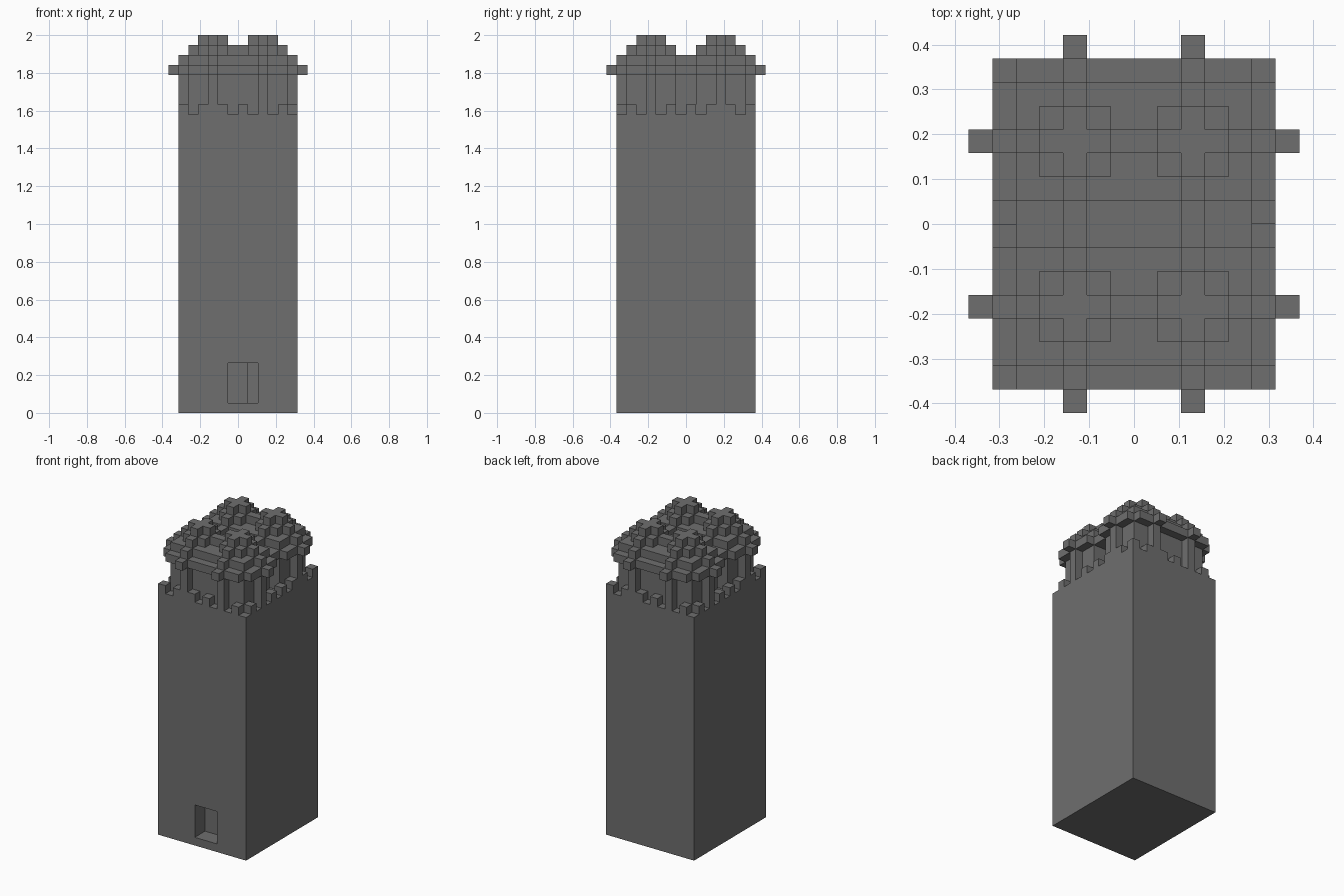
import bpy, bmesh
from mathutils import Vector

old = bpy.data.objects.get("Cube")
if old:
    bpy.data.objects.remove(old, do_unlink=True)

UNIT = 2 / 38          # edge of one block
HX, HY = 6, 7          # half width and half depth in blocks
FLOOR, EAVES = 30, 34  # floor behind the battlements, underside of the roofs

stone = bpy.data.materials.new("grey_stone")
stone.use_nodes = True
GREY = (0.157, 0.157, 0.157, 1)
stone.diffuse_color = GREY
stone.node_tree.nodes["Principled BSDF"].inputs["Base Color"].default_value = GREY


def box(xs, ys, zs):
    return {(x, y, z) for x in range(*xs) for y in range(*ys) for z in range(*zs)}


def disc(cx, cy, z, r):
    span = range(-r, r + 1)
    return {(cx + i, cy + j, z) for i in span for j in span if i * i + j * j <= r * r}


def build(name, cells):
    """Make one object from the outer faces of a set of unit blocks."""
    bm = bmesh.new()
    verts = {}

    def vert(p):
        key = tuple(round(c) for c in p)
        if key not in verts:
            verts[key] = bm.verts.new(Vector(key) * UNIT)
        return verts[key]

    for cell in sorted(cells):
        for axis in range(3):
            for side in (0, 1):
                n = [0, 0, 0]
                n[axis] = 2 * side - 1
                if tuple(a + b for a, b in zip(cell, n)) in cells:
                    continue
                u, v = Vector((0, 0, 0)), Vector((0, 0, 0))
                u[(axis + 1) % 3] = v[(axis + 2) % 3] = 1
                if not side:
                    u, v = v, u
                p = Vector(cell)
                p[axis] += side
                bm.faces.new([vert(q) for q in (p, p + u, p + u + v, p + v)])
    # merge flat areas
    bmesh.ops.dissolve_limit(bm, angle_limit=0.01, verts=bm.verts[:], edges=bm.edges[:])
    mesh = bpy.data.meshes.new(name)
    bm.to_mesh(mesh)
    bm.free()
    mesh.materials.append(stone)
    obj = bpy.data.objects.new(name, mesh)
    bpy.context.collection.objects.link(obj)


# Tower with a doorway and a deeper passage on one side of it
tower = box((-HX, HX), (-HY, HY), (0, FLOOR))
tower -= box((-1, 2), (-HY, 2 - HY), (1, 5))
tower -= box((1, 2), (-HY, 5 - HY), (1, 5))
build("tower_body", tower)

# Battlements: every second block around the rim
rim = box((-HX, HX), (-HY, HY), (FLOOR, FLOOR + 1))
rim -= box((1 - HX, HX - 1), (1 - HY, HY - 1), (FLOOR, FLOOR + 1))
build("battlements", {c for c in rim if (c[0] + c[1]) % 2})

# Four round turrets with stepped conical roofs
turrets, roofs = set(), set()
for cx in (-3, 2):
    for cy in (-4, 3):
        for z in range(FLOOR, EAVES):
            turrets |= disc(cx, cy, z, 3)
        for step in range(4):
            roofs |= disc(cx, cy, EAVES + step, 4 - step)
build("turrets", turrets)
build("turret_roofs", roofs)
